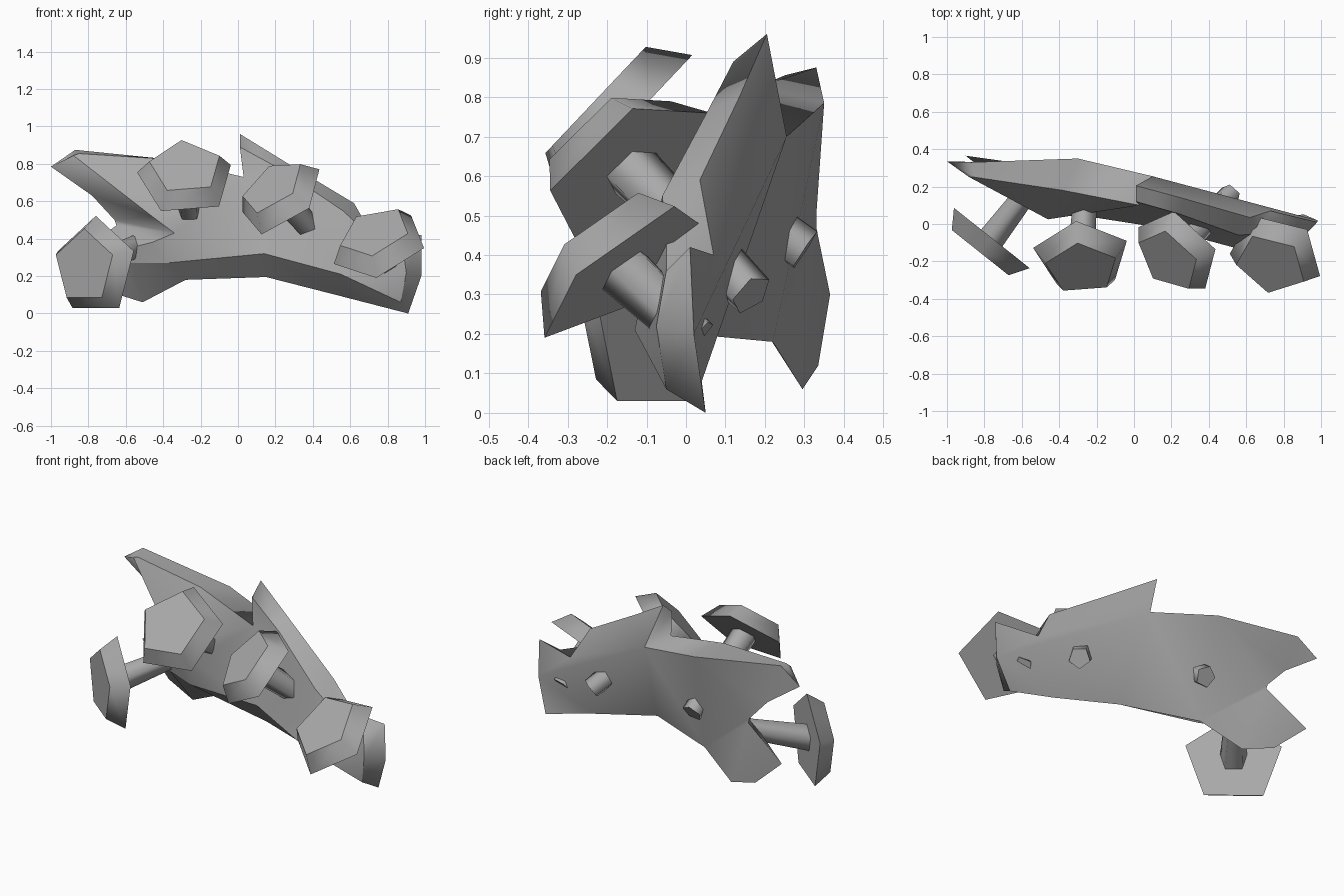
import bpy, bmesh, math
from mathutils import Vector

if "Cube" in bpy.data.objects:
    bpy.data.objects.remove(bpy.data.objects["Cube"])

grey = bpy.data.materials.new("stone grey")
grey.diffuse_color = (0.4, 0.4, 0.4, 1)
grey.use_nodes = True
grey.node_tree.nodes["Principled BSDF"].inputs["Base Color"].default_value = grey.diffuse_color


def loft(name, rings, patches=None):
    """Skin equal rings and close both ends, in patches where they bend."""
    bm = bmesh.new()
    loops = [[bm.verts.new(p) for p in r] for r in rings]
    n = len(loops[0])
    for a, b in zip(loops, loops[1:]):
        for i in range(n):
            bm.faces.new((a[i], a[(i + 1) % n], b[(i + 1) % n], b[i]))
    ends = []
    for k, loop in enumerate((loops[0], loops[-1])):
        ends += [bm.faces.new([loop[i] for i in p])
                 for p in (patches[k] if patches else [range(n)])]
        for i in range(n):
            bm.edges.get((loop[i], loop[(i + 1) % n])).smooth = False
    bm.normal_update()
    if patches:
        bmesh.ops.triangulate(bm, faces=ends, ngon_method='BEAUTY')
    bmesh.ops.recalc_face_normals(bm, faces=bm.faces)
    for f in bm.faces:
        f.smooth = True
    me = bpy.data.meshes.new(name)
    bm.to_mesh(me)
    bm.free()
    me.materials.append(grey)
    ob = bpy.data.objects.new(name, me)
    bpy.context.collection.objects.link(ob)


def ring(centre, axis, hint, radius):
    """Pentagon around an axis with one corner towards the hint."""
    w = Vector(axis).normalized()
    u = Vector(hint)
    u = (u - w * u.dot(w)).normalized()
    v = w.cross(u)
    return [Vector(centre) + radius * (u * math.cos(a) + v * math.sin(a))
            for a in (i * math.tau / 5 for i in range(5))]


# Bark slab: outline as pairs of back and front points, clockwise from left tip
outline = [
    ((-1, .335, .785), (-.88, .25, .845)),
    ((-.87, .33, .875), (-.85, .25, .855)),
    ((-.3, .35, .785), (-.38, .18, .825)),
    ((.1, .255, .70), (.03, .10, .73)),
    ((.01, .205, .96), (.01, .12, .89)),
    ((.27, .135, .80), (.24, .055, .765)),
    ((.62, .035, .59), (.56, -.06, .55)),
    ((.73, .07, .40), (.68, -.05, .44)),
    ((.98, .01, .42), (.88, -.05, .36)),
    ((.98, .02, .20), (.90, -.075, .22)),
    ((.91, .05, 0), (.87, -.05, .06)),
    ((.6, .04, .08), (.55, -.13, .21)),
    ((.15, .06, .195), (.14, -.02, .32)),
    ((-.28, .22, .18), (-.38, .08, .27)),
    ((-.51, .295, .06), (-.57, .16, .27)),
    ((-.70, .335, .12), (-.64, .20, .28)),
    ((-.90, .365, .30), (-.78, .27, .30)),
    ((-.65, .33, .47), (-.46, .07, .38)),
    ((-.66, .33, .50), (-.34, .055, .43)),
    ((-.78, .33, .63), (-.46, .025, .52)),
]
back = [[3, 4, 5, 6], [3, 6, 7, 8, 9], [3, 9, 10, 11, 12], [2, 3, 12, 13],
        [0, 1, 2, 13, 18, 19], [13, 14, 15, 16, 17, 18]]
front = [[3, 4, 5, 12], [5, 11, 12], [5, 6, 11], [6, 7, 8, 9, 10, 11],
         [0, 1, 2, 3, 19], [3, 12, 13, 18, 19], [13, 14, 15, 16, 17, 18]]
loft("bark_slab", [[p[0] for p in outline], [p[1] for p in outline]], (back, front))

# Mushrooms: rim centre, cap axis, corner hint, stem end, rim radius
mushrooms = [
    ((-.76, -.075, .25), (-.62, -.78, 0), (0, 0, 1), (-.55, .20, .36), .272),
    ((-.28, -.165, .715), (0, -.73, .69), (-.08, 0, 1), (-.25, .30, .41), .265),
    ((.236, -.14, .612), (-.52, -.53, .67), (-.02, .2, .14), (.52, .165, .30), .255),
    ((.76, -.156, .36), (-.28, -.6, .75), (-.02, -.2, -.17), (.81, .03, .19), .265),
]
for i, (c, axis, hint, end, r) in enumerate(mushrooms, 1):
    c, w, end = Vector(c), Vector(axis).normalized(), Vector(end)
    loft(f"mushroom_cap_{i}", [ring(c, w, hint, r), ring(c + w * .1, w, hint, r * .75)])
    d = c - end
    loft(f"mushroom_stem_{i}", [ring(end, d, hint, .06), ring(c + w * .03, d, hint, .078)])
